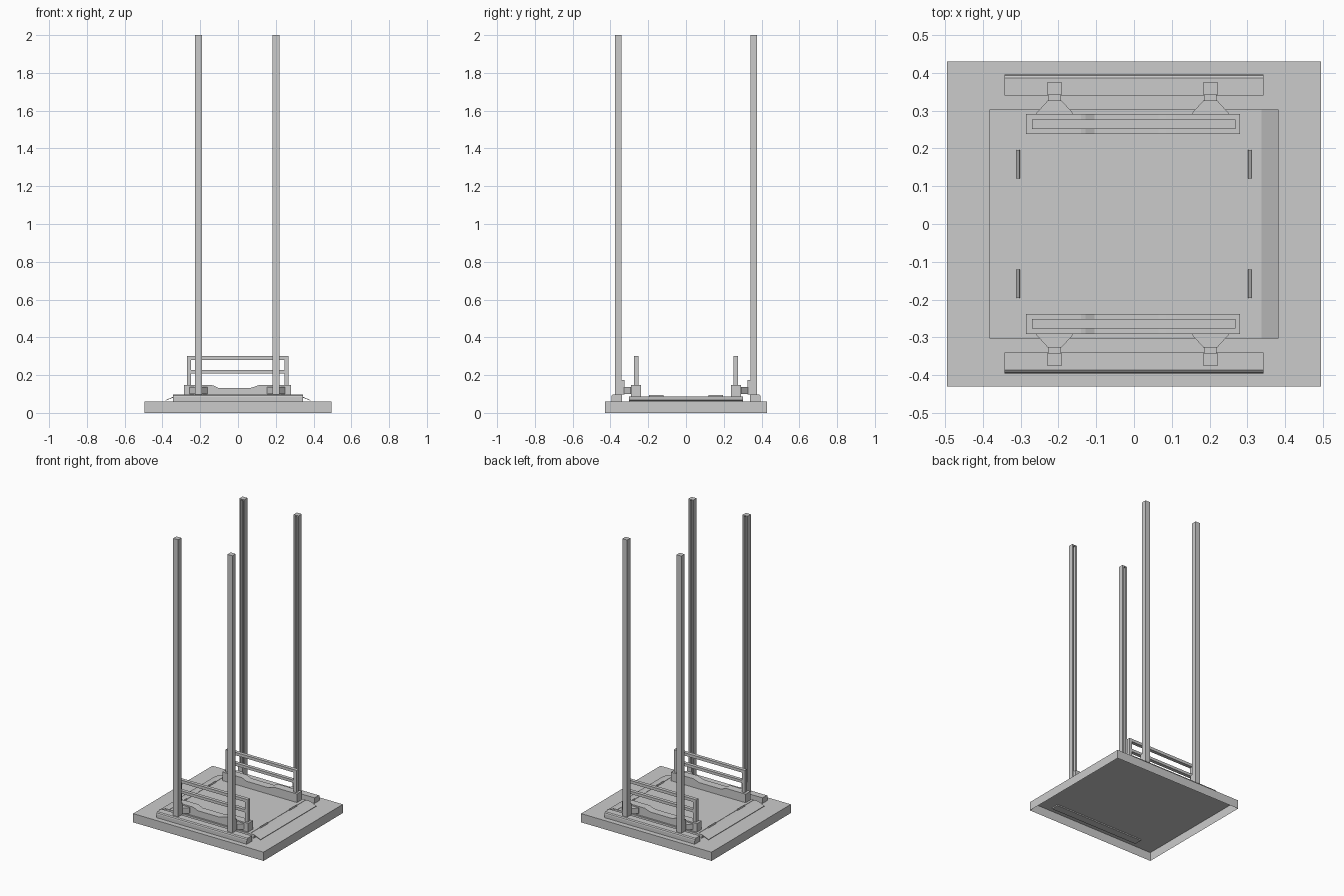
import bpy, bmesh
from mathutils import Vector

if "Cube" in bpy.data.objects:
    bpy.data.objects.remove(bpy.data.objects["Cube"])


def make(name, bm):
    bmesh.ops.recalc_face_normals(bm, faces=bm.faces)
    me = bpy.data.meshes.new(name)
    bm.to_mesh(me)
    bm.free()
    ob = bpy.data.objects.new(name, me)
    bpy.context.collection.objects.link(ob)
    return ob


def prism(name, profile, axis, a, b):
    """Extrude a closed 2D profile along x, y or z from a to b."""
    def place(p, t):
        u, v = p
        return {'x': (t, u, v), 'y': (u, t, v), 'z': (u, v, t)}[axis]
    bm = bmesh.new()
    verts = [bm.verts.new(place(p, a)) for p in profile]
    face = bm.faces.new(verts)
    new = bmesh.ops.extrude_face_region(bm, geom=[face])['geom']
    shift = Vector(place((0, 0), b - a))
    bmesh.ops.translate(bm, vec=shift, verts=[g for g in new if isinstance(g, bmesh.types.BMVert)])
    return make(name, bm)


def box(name, x0, x1, y0, y1, z0, z1):
    return prism(name, [(x0, y0), (x1, y0), (x1, y1), (x0, y1)], 'z', z0, z1)


# Base tray, open underneath
base = box("base_tray", -0.495, 0.495, -0.43, 0.43, 0, 0.06)
bm = bmesh.new()
bm.from_mesh(base.data)
bmesh.ops.delete(bm, geom=[f for f in bm.faces if f.normal.z < -0.9], context='FACES_ONLY')
bm.to_mesh(base.data)
bm.free()

# Central platform
box("platform", -0.302, 0.302, -0.303, 0.303, 0.06, 0.088)

# Ramps and hinges on the left and right
for s, side in ((-1, "left"), (1, "right")):
    prism(f"ramp_{side}",
          [(s * 0.31, 0.062), (s * 0.31, 0.088), (s * 0.337, 0.088),
           (s * 0.383, 0.068), (s * 0.383, 0.065), (s * 0.337, 0.083), (s * 0.33, 0.062)],
          'y', -0.303, 0.303)
    box(f"hinge_strip_{side}", *sorted((s * 0.301, s * 0.311)), -0.303, 0.303, 0.06, 0.086)
    for e in (-1, 1):
        y0, y1 = sorted((e * 0.12, e * 0.196))
        prism(f"hinge_{side}",
              [(s * 0.302, 0.08), (s * 0.302, 0.092), (s * 0.304, 0.096),
               (s * 0.309, 0.096), (s * 0.311, 0.092), (s * 0.311, 0.08)], 'y', y0, y1)

# Everything that repeats at the front and the back
for s, side in ((-1, "front"), (1, "back")):
    # Floor rail carrying the poles, rounded along its outer edge
    bottom = 0.052 if s < 0 else 0.06
    prism(f"floor_rail_{side}",
          [(s * 0.34, bottom), (s * 0.34, 0.098), (s * 0.386, 0.098),
           (s * 0.393, 0.092), (s * 0.395, 0.084), (s * 0.395, bottom)],
          'x', -0.343, 0.343)

    for cx in (-0.21, 0.202):
        # Channel pole, groove facing inward
        w, g = 0.0185, 0.008
        yi, yo, yd = s * 0.341, s * 0.376, s * 0.362
        prism(f"pole_{side}",
              [(cx - w, yi), (cx - g, yi), (cx - g, yd), (cx + g, yd),
               (cx + g, yi), (cx + w, yi), (cx + w, yo), (cx - w, yo)],
              'z', 0.095, 1.994)
        box(f"pole_cap_{side}", cx - w, cx + w, *sorted((yi, yo)), 1.994, 2.0)
        # Bracket tying the pole to the handrail plinth
        box(f"pole_bracket_{side}", cx - 0.017, cx + 0.017,
            *sorted((s * 0.325, s * 0.342)), 0.098, 0.175)
        prism(f"bracket_wedge_{side}",
              [(cx - 0.048, s * 0.288), (cx + 0.048, s * 0.288), (cx + 0.048, s * 0.294),
               (cx + 0.018, s * 0.327), (cx - 0.018, s * 0.327), (cx - 0.048, s * 0.294)],
              'z', 0.1, 0.138)

    # Plinth with a dipped top
    prism(f"handrail_plinth_{side}",
          [(-0.286, 0.088), (-0.286, 0.147), (-0.14, 0.147), (-0.128, 0.144),
           (-0.104, 0.132), (0.065, 0.132), (0.085, 0.138), (0.11, 0.147),
           (0.281, 0.147), (0.281, 0.088)],
          'y', s * 0.238, s * 0.291)

    # Handrail frame
    ys = sorted((s * 0.252, s * 0.276))
    for x in (-0.27, 0.246):
        box(f"handrail_post_{side}", x, x + 0.022, *ys, 0.14, 0.3)
    box(f"handrail_top_bar_{side}", -0.25, 0.248, *ys, 0.28, 0.3)
    box(f"handrail_mid_bar_{side}", -0.25, 0.248, *ys, 0.208, 0.227)
